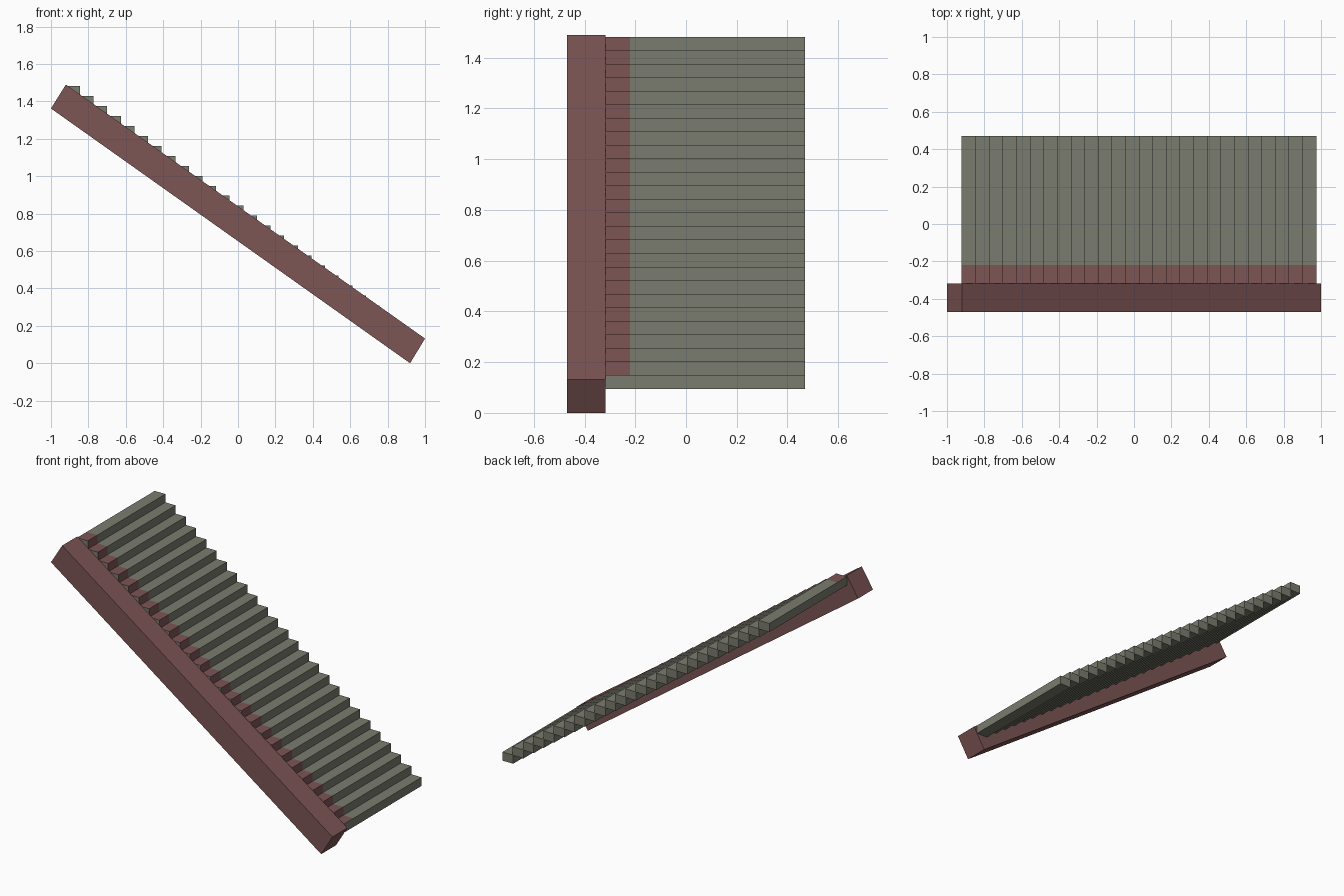
import bpy, bmesh
from mathutils import Vector, Matrix

if "Cube" in bpy.data.objects:
    bpy.data.objects.remove(bpy.data.objects["Cube"])


def material(name, rgb):
    m = bpy.data.materials.new(name)
    m.diffuse_color = (*rgb, 1)
    m.use_nodes = True
    m.node_tree.nodes["Principled BSDF"].inputs["Base Color"].default_value = m.diffuse_color
    return m


red = material("dull red", (0.205, 0.090, 0.090))
grey = material("warm grey", (0.195, 0.198, 0.158))


def finish(name, bm, mats):
    bmesh.ops.recalc_face_normals(bm, faces=bm.faces)
    me = bpy.data.meshes.new(name)
    bm.to_mesh(me)
    bm.free()
    for m in mats:
        me.materials.append(m)
    ob = bpy.data.objects.new(name, me)
    bpy.context.collection.objects.link(ob)
    return ob


# Sloping side beam: parallelogram-like profile extruded along y
Y0, Y1, Y2, YC = -0.47, -0.318, 0.47, -0.22
bm = bmesh.new()
profile = [(-1, 1.362), (-0.92, 1.49), (1, 0.132), (0.92, 0)]
face = bm.faces.new([bm.verts.new((x, Y0, z)) for x, z in profile])
ext = bmesh.ops.extrude_face_region(bm, geom=[face])
bmesh.ops.translate(bm, vec=(0, Y1 - Y0, 0),
                    verts=[v for v in ext["geom"] if isinstance(v, bmesh.types.BMVert)])
finish("side_beam", bm, [red])

# Steps: one block each, with a red strip along the beam side
COUNT, RUN, RISE = 26, 0.0728, 0.0533
DEPTH, HEIGHT = 0.076, 0.0552
for k in range(COUNT):
    x = -0.921 + k * RUN
    top = 1.482 - k * RISE
    bm = bmesh.new()
    centre = Vector((x + DEPTH / 2, (Y1 + Y2) / 2, top - HEIGHT / 2))
    bmesh.ops.create_cube(bm, size=1, matrix=Matrix.Translation(centre)
                          @ Matrix.Diagonal((DEPTH, Y2 - Y1, HEIGHT, 1)))
    bmesh.ops.bisect_plane(bm, geom=bm.verts[:] + bm.edges[:] + bm.faces[:],
                           plane_co=(0, YC, 0), plane_no=(0, 1, 0))
    bm.normal_update()
    for f in bm.faces:
        tread = f.normal.z > 0.5
        riser = f.normal.x > 0.5 and k < COUNT - 1
        if f.calc_center_median().y < YC and (tread or riser):
            f.material_index = 1
    finish(f"step_{k + 1}", bm, [grey, red])
